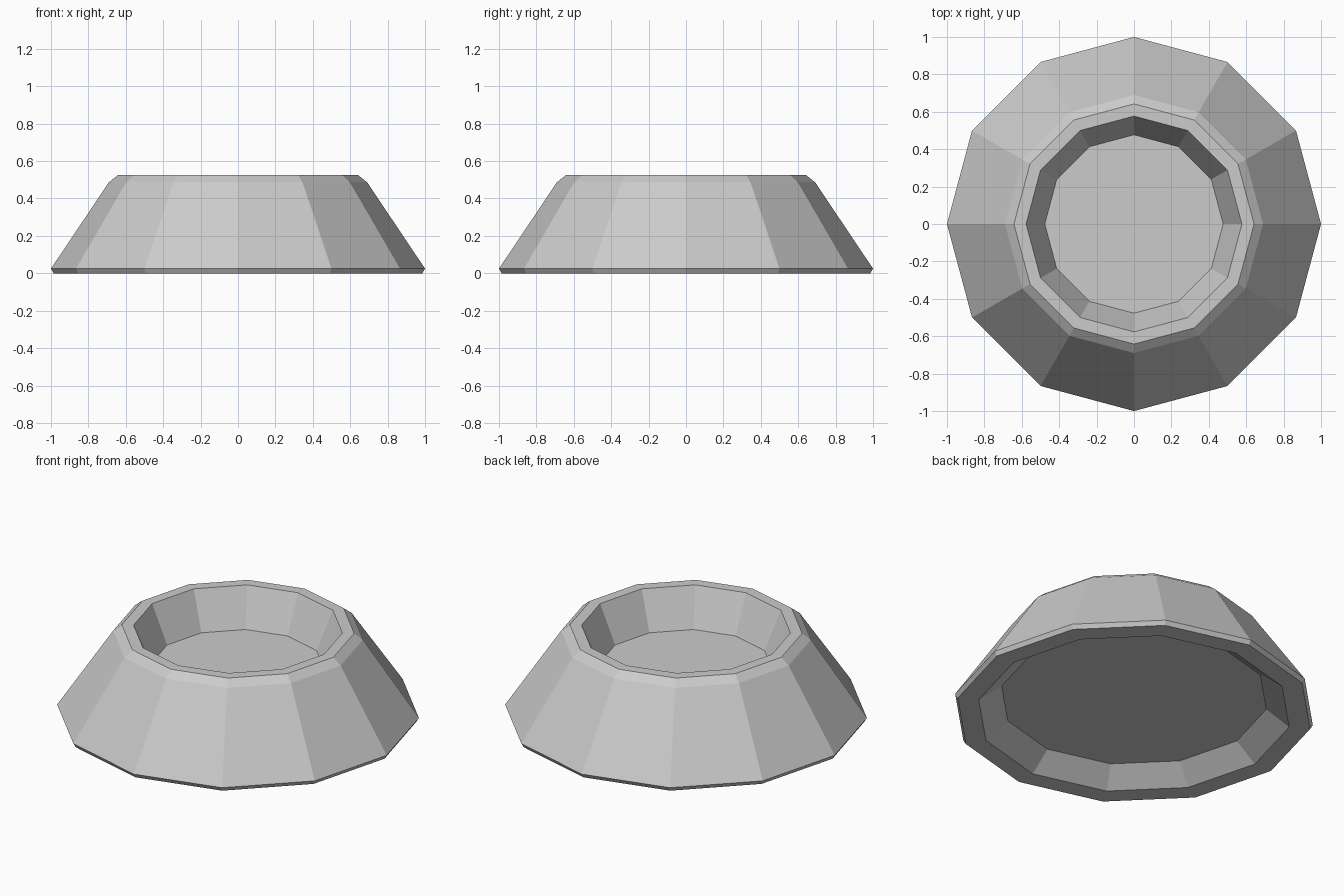
import bpy, bmesh
from math import cos, sin, tau

if "Cube" in bpy.data.objects:
    bpy.data.objects.remove(bpy.data.objects["Cube"], do_unlink=True)

SIDES = 12

# Single plain grey material
grey = bpy.data.materials.new("light grey")
grey.use_nodes = True
colour = (0.6, 0.6, 0.6, 1)
grey.diffuse_color = colour
grey.node_tree.nodes["Principled BSDF"].inputs["Base Color"].default_value = colour


def lathe(name, profile):
    """Turn a (radius, height) profile into a capped, faceted solid."""
    bm = bmesh.new()
    rings = [[bm.verts.new((r * cos(tau * i / SIDES), r * sin(tau * i / SIDES), z))
              for i in range(SIDES)] for r, z in profile]
    for low, high in zip(rings, rings[1:]):
        for i in range(SIDES):
            j = (i + 1) % SIDES
            bm.faces.new((low[i], low[j], high[j], high[i]))
    bm.faces.new(rings[0][::-1])
    bm.faces.new(rings[-1])
    bmesh.ops.recalc_face_normals(bm, faces=bm.faces)
    mesh = bpy.data.meshes.new(name)
    bm.to_mesh(mesh)
    bm.free()
    mesh.materials.append(grey)
    obj = bpy.data.objects.new(name, mesh)
    bpy.context.collection.objects.link(obj)
    return obj


# Bowl: underside recess, foot, sloped wall, bevelled rim, inner floor
lathe("bowl", [
    (0.74, 0.10),    # recess ceiling
    (0.868, 0.0),    # foot inner edge
    (0.985, 0.0),    # foot outer edge
    (1.0, 0.025),    # widest point
    (0.69, 0.487),   # top of the wall
    (0.642, 0.525),  # rim outer edge
    (0.577, 0.525),  # rim inner edge
    (0.477, 0.30),   # inner floor
])
